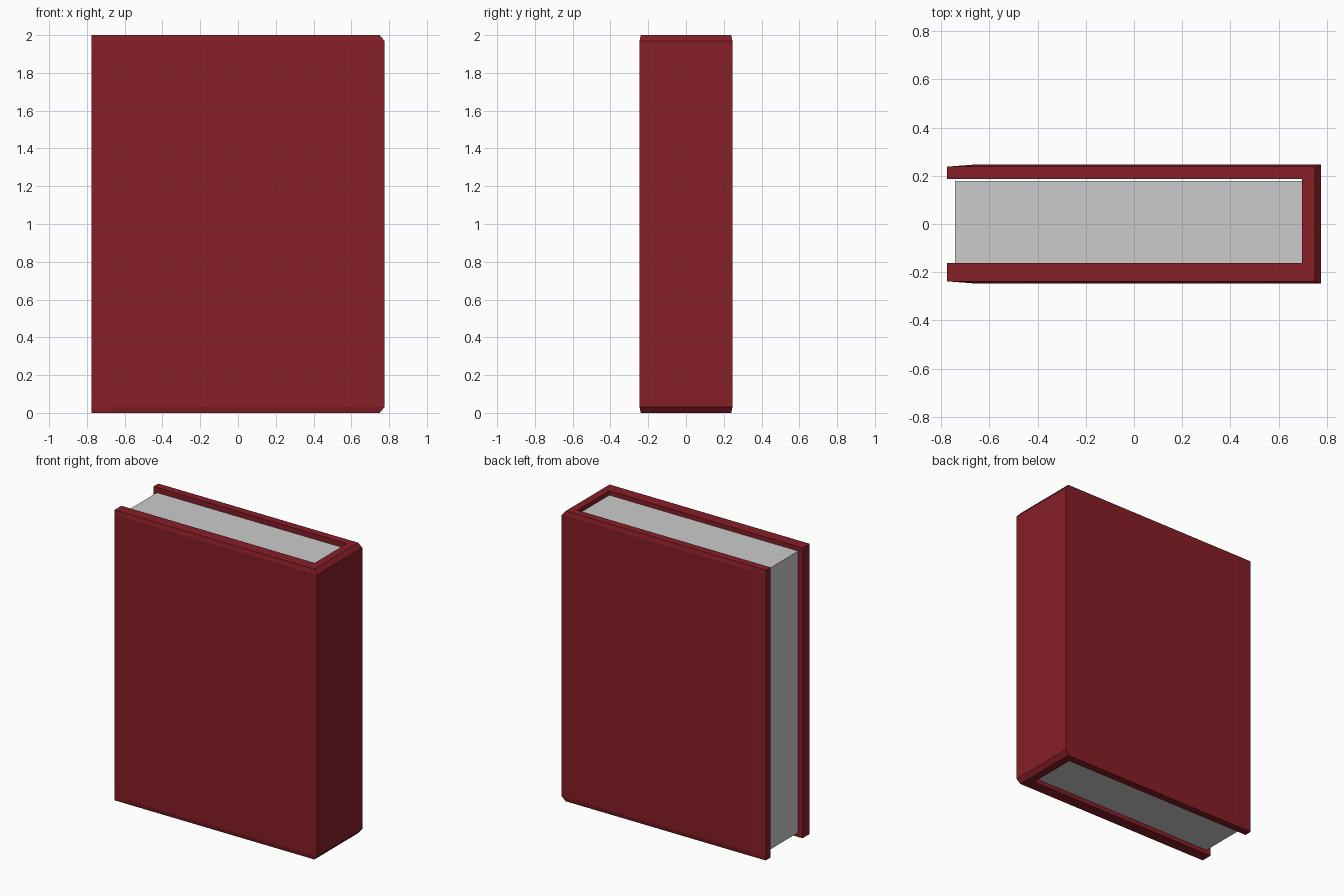
import bpy, bmesh

if "Cube" in bpy.data.objects:
    bpy.data.objects.remove(bpy.data.objects["Cube"])


def loft(name, rings):
    """Solid from stacked rings; each ring is (z, [(x, y), ...])."""
    bm = bmesh.new()
    loops = [[bm.verts.new((x, y, z)) for x, y in pts] for z, pts in rings]
    for a, b in zip(loops, loops[1:]):
        n = len(a)
        for i in range(n):
            j = (i + 1) % n
            bm.faces.new((a[i], a[j], b[j], b[i]))
    bm.faces.new(loops[0][::-1])
    bm.faces.new(loops[-1])
    bmesh.ops.recalc_face_normals(bm, faces=bm.faces)
    mesh = bpy.data.meshes.new(name)
    bm.to_mesh(mesh)
    bm.free()
    obj = bpy.data.objects.new(name, mesh)
    bpy.context.collection.objects.link(obj)
    return obj


def cover_profile(spine_x, half_y):
    """U-shaped outline: outer boards and spine, then the inner pocket."""
    return [(-0.775, -0.238), (-0.67, -half_y), (spine_x, -half_y),
            (spine_x, half_y), (-0.67, half_y), (-0.775, 0.238),
            (-0.775, 0.187), (0.698, 0.187), (0.698, -0.162), (-0.775, -0.162)]


# Cover with chamfered top and bottom outer edges
full = cover_profile(0.775, 0.246)
trim = cover_profile(0.75, 0.239)
cover = loft("cover", [(0, trim), (0.03, full), (1.97, full), (2, trim)])
red = bpy.data.materials.new("red_cover")
red.diffuse_color = (0.24, 0.013, 0.02, 1)
red.use_nodes = True
red.node_tree.nodes["Principled BSDF"].inputs["Base Color"].default_value = red.diffuse_color
cover.data.materials.append(red)

# Page block
page = [(-0.742, -0.162), (0.698, -0.162), (0.698, 0.178), (-0.742, 0.178)]
loft("pages", [(0.03, page), (1.97, page)])
